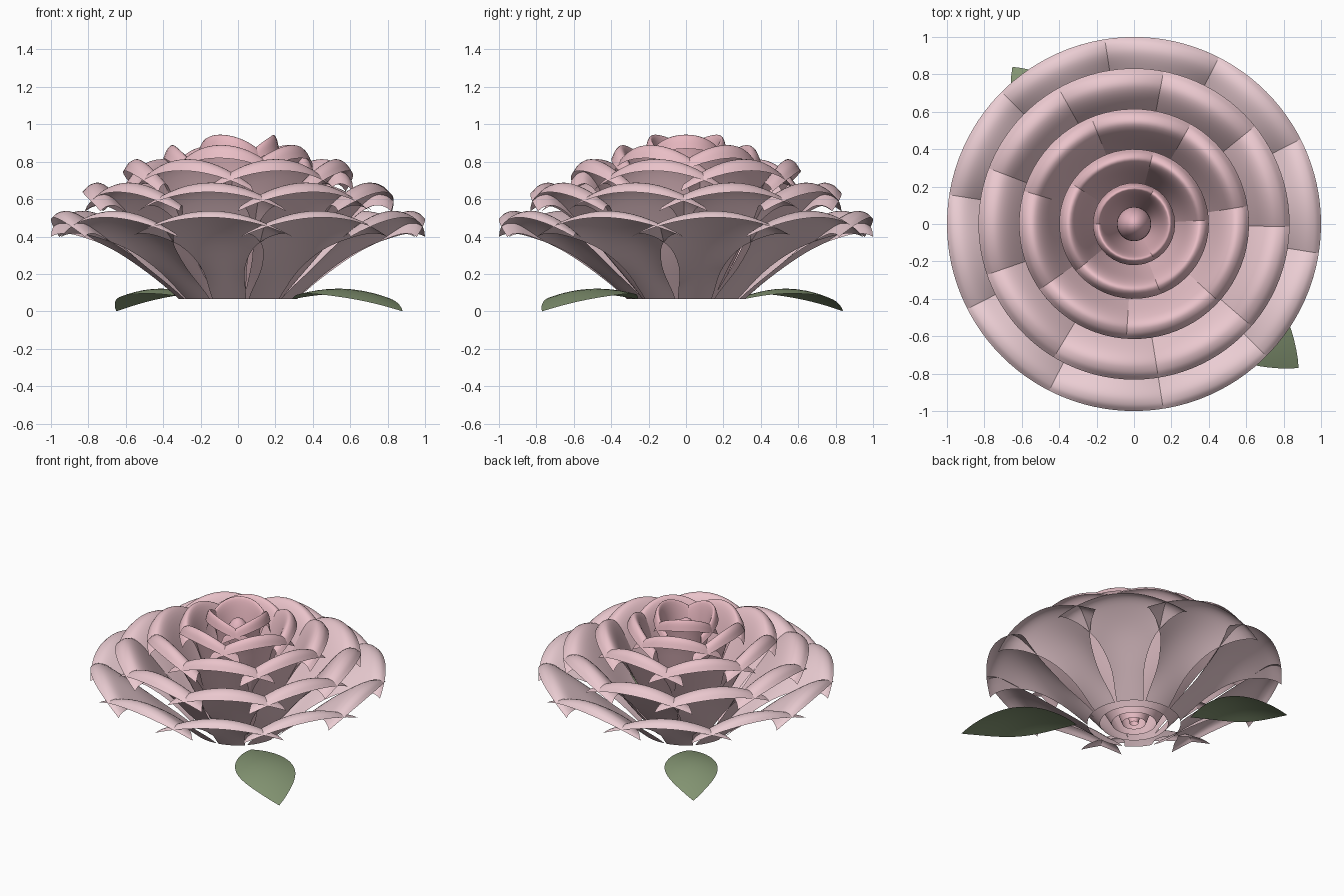
import bpy, math

if "Cube" in bpy.data.objects:
    bpy.data.objects.remove(bpy.data.objects["Cube"])

def material(name, col):
    m = bpy.data.materials.new(name)
    m.diffuse_color = (*col, 1)
    m.use_nodes = True
    m.node_tree.nodes["Principled BSDF"].inputs["Base Color"].default_value = m.diffuse_color
    return m

def spline(pts, t):
    # Catmull-Rom sample of evenly spaced control points, t in 0..1
    n = len(pts) - 1
    i = min(int(t * n), n - 1)
    f = t * n - i
    out = []
    for k in range(len(pts[0])):
        b, c = pts[i][k], pts[i + 1][k]
        a = pts[i - 1][k] if i > 0 else 2 * b - c
        d = pts[i + 2][k] if i + 2 <= n else 2 * c - b
        out.append(0.5 * (2 * b + (c - a) * f + (2 * a - 5 * b + 4 * c - d) * f * f
                          + (3 * b - a - 3 * c + d) * f ** 3))
    return out

def sheet(name, fn, nt, nu, mat):
    # smooth grid surface from fn(t, u), t in 0..1, u in -1..1
    verts = [fn(i / nt, 2 * j / nu - 1) for i in range(nt + 1) for j in range(nu + 1)]
    w = nu + 1
    faces = [(i * w + j, i * w + j + 1, (i + 1) * w + j + 1, (i + 1) * w + j)
             for i in range(nt) for j in range(nu)]
    me = bpy.data.meshes.new(name)
    me.from_pydata(verts, [], faces)
    me.polygons.foreach_set("use_smooth", [True] * len(faces))
    me.materials.append(mat)
    ob = bpy.data.objects.new(name, me)
    bpy.context.collection.objects.link(ob)
    return ob

# petal profiles: radial fraction, height fraction, angular width fraction
OPEN = [(0, 0, .64), (.25, .33, .50), (.53, .69, .60), (.75, .915, .78),
        (.87, 1, .90), (.95, .99, .96), (1, .93, 1)]
STEEP = [(0, 0, .76), (.27, .31, .72), (.50, .64, .78), (.68, .90, .88),
         (.81, 1, .95), (.92, .985, .98), (1, .92, 1)]
Z0 = .065

def petal(name, ang, half, rb, R, H, drop, k, mat):
    def fn(t, u):
        (a, b, w), (a2, b2, w2) = spline(OPEN, t), spline(STEEP, t)
        a, b, w = a + (a2 - a) * k, b + (b2 - b) * k, w + (w2 - w) * k
        r = rb + (R - rb) * a
        z = Z0 + (H - Z0) * b - drop * u * u * b ** 2
        th = math.radians(ang + half * w * u)
        return (r * math.cos(th), r * math.sin(th), z)
    sheet(name, fn, 24, 16, mat)

# petal rings: count, first angle, base radius, rim radius, top, edge drop, steepness
rings = [
    ("outer", 10, -99, .315, 1.0, .535, .12, 0),
    ("second", 9, 19, .23, .832, .685, .12, .6),
    ("third", 7, 34.7, .15, .615, .81, .13, .8),
    ("fourth", 5, 39, .08, .40, .885, .13, 1),
    ("inner", 3, 0, .03, .22, .94, .13, 1),
]
for i, (nm, n, a0, rb, R, H, drop, k) in enumerate(rings):
    f = i / 4
    mat = material(nm + "_pink", (.83 - .02 * f, .61 - .13 * f, .65 - .12 * f))
    for j in range(n):
        petal(f"{nm}_petal_{j + 1}", a0 + 360 * j / n, 1.45 * 180 / n, rb, R, H, drop, k, mat)

# central bud
bpy.ops.mesh.primitive_uv_sphere_add(segments=24, ring_count=16, location=(0, 0, .68))
bud = bpy.context.object
bud.name = "bud"
bud.scale = (.092, .092, .19)
bud.data.materials.append(material("bud_pink", (.78, .46, .52)))
bpy.ops.object.shade_smooth_by_angle()

# leaves
green = material("leaf_green", (.23, .30, .17))

def leaf(name, base, tip, width):
    dx, dy = tip[0] - base[0], tip[1] - base[1]
    L = math.hypot(dx, dy)
    def fn(t, u):
        w = width * max(0, math.sin(math.pi * t)) ** .9 * u
        z = Z0 + .07 * math.sin(math.pi * t) - .065 * t * t - .03 * (w / width) ** 2
        return (base[0] + dx * t - dy / L * w, base[1] + dy * t + dx / L * w, z)
    sheet(name, fn, 20, 10, green)

leaf("leaf_front_right", (.29, -.26), (.88, -.77), .2)
leaf("leaf_back_left", (-.24, .31), (-.65, .84), .18)
